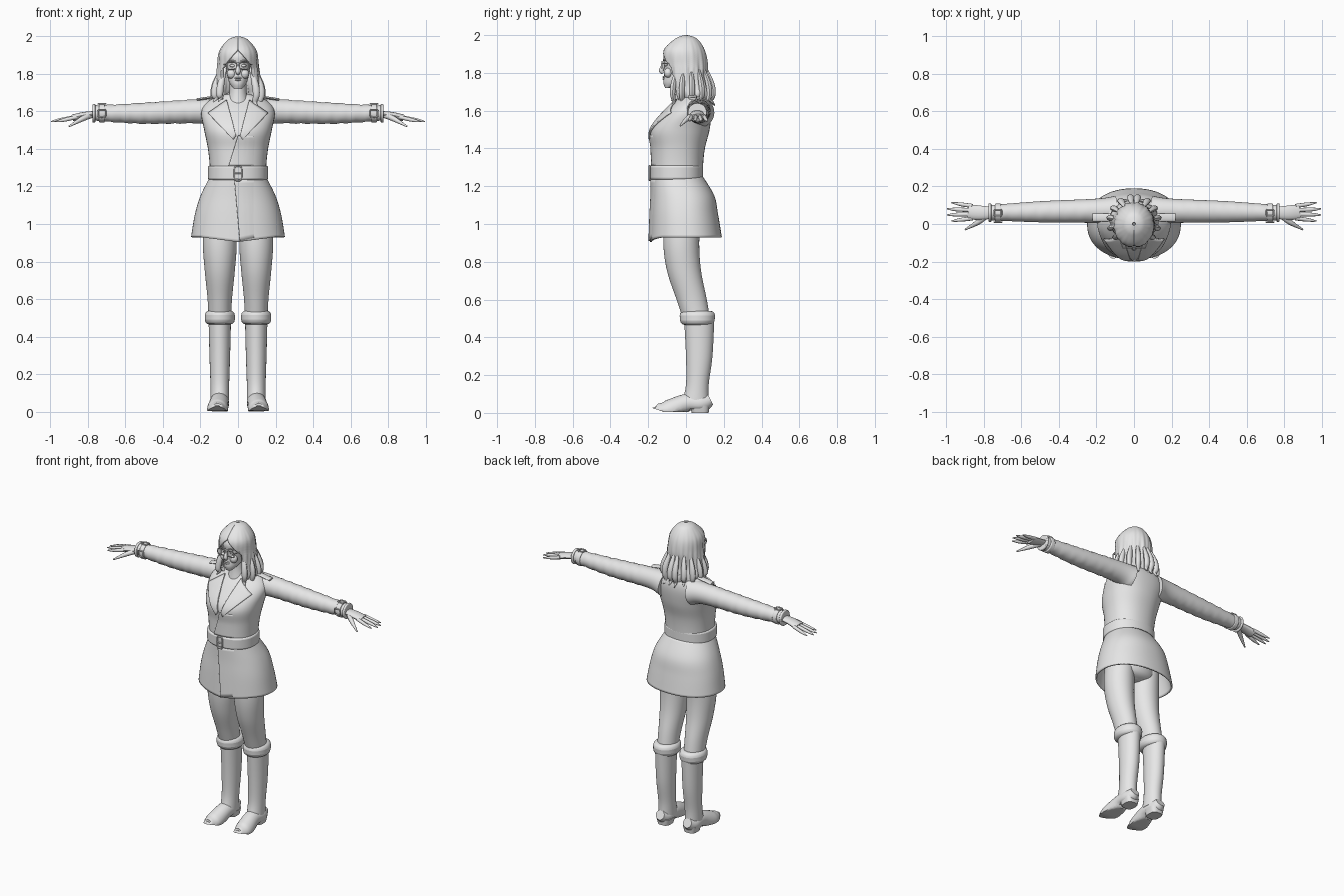
import bpy, bmesh, math, random
from mathutils import Vector
from mathutils.bvhtree import BVHTree

random.seed(4)
cube = bpy.data.objects.get("Cube")
if cube:
    bpy.data.objects.remove(cube)

grey = bpy.data.materials.new("plain_grey")
grey.use_nodes = True
grey.diffuse_color = (.8, .8, .8, 1)
grey.node_tree.nodes["Principled BSDF"].inputs["Base Color"].default_value = grey.diffuse_color
parts = []


def loft(name, rings, closed=True, caps=True):
    """Skin a list of rings that all have the same number of points."""
    count = len(rings[0])
    mesh = bpy.data.meshes.new(name)
    bm = bmesh.new()
    rows = [[bm.verts.new(point) for point in ring] for ring in rings]
    for low, high in zip(rows, rows[1:]):
        for j in range(count if closed else count - 1):
            k = (j + 1) % count
            bm.faces.new((low[j], low[k], high[k], high[j]))
    if caps:
        bm.faces.new(rows[0])
        bm.faces.new(rows[-1])
    bmesh.ops.recalc_face_normals(bm, faces=bm.faces)
    bm.to_mesh(mesh)
    bm.free()
    mesh.materials.append(grey)
    ob = bpy.data.objects.new(name, mesh)
    bpy.context.collection.objects.link(ob)
    parts.append(ob)
    return ob


def smooth(keys, steps):
    """Catmull-Rom interpolation between key sections."""
    keys = [Vector(key) for key in keys]
    padded = keys[:1] + keys + keys[-1:]
    out = []
    for before, start, end, after in zip(padded, keys, keys[1:], padded[3:]):
        for step in range(steps):
            t = step / steps
            blend = t * t * (3 - 2 * t)
            out.append(start.lerp(end, blend) + (end - before) * (t * (1 - t) ** 2 / 2)
                       - (after - start) * (t * t * (1 - t) / 2))
    return out + keys[-1:]


def column(name, keys, centre=0, steps=6, count=40, power=2, caps=True, opening=None):
    """Upright loft; key = height, half width, front y, back y. The opening rule leaves the front bare."""
    rings = []
    for z, half, front, back in smooth(keys, steps):
        gap = opening(z) if opening else 0
        ring = []
        for j in range(count):
            angle = gap + (math.tau - 2 * gap) * j / (count - 1 if opening else count)
            s, c = (math.copysign(abs(v) ** (2 / power), v) for v in (math.sin(angle), math.cos(angle)))
            ring.append((centre + half * s, (front + back) / 2 - (back - front) / 2 * c, z))
        rings.append(ring)
    return loft(name, rings, not opening, caps)


def tube(name, keys, flat=1, steps=5, count=16):
    """Loft along a path; key = x, y, z, radius. Flat squeezes the upper radius."""
    sections = smooth(keys, steps)
    points = [Vector(section[:3]) for section in sections]
    whole = (points[-1] - points[0]).normalized()
    reference = Vector((0, 1, 0)) if abs(whole.z) > .7 else Vector((0, 0, 1))
    rings = []
    for i, point in enumerate(points):
        along = points[min(i + 1, len(points) - 1)] - points[max(i - 1, 0)]
        side = along.cross(reference).normalized()
        up = side.cross(along).normalized() * flat
        turns = [math.tau * j / count for j in range(count)]
        rings.append([point + (side * math.cos(a) + up * math.sin(a)) * sections[i][3] for a in turns])
    return loft(name, rings)


def frame(name, location, width, height, wire, tilt=0):
    """Rounded rectangular loop of wire, upright unless tilted back."""
    rings = []
    for i in range(33):
        angle = math.tau * i / 32
        out = Vector((math.cos(angle), 0, math.sin(angle)))
        corner = Vector([math.copysign(abs(v) ** .4, v) for v in out])
        centre = Vector((corner.x * width / 2, 0, corner.z * height / 2))
        turns = [math.tau * j / 8 for j in range(8)]
        rings.append([centre + out * wire * math.cos(a) + Vector((0, wire * math.sin(a), 0)) for a in turns])
    ob = loft(name, rings, caps=False)
    ob.location, ob.rotation_euler.x = location, tilt


def ball(name, location, size):
    bpy.ops.mesh.primitive_uv_sphere_add(segments=16, ring_count=10, radius=1, location=location)
    ob = bpy.context.object
    ob.name, ob.scale = name, size
    ob.data.materials.append(grey)
    parts.append(ob)


def thicken(ob, thickness, offset=-1):
    mod = ob.modifiers.new("thickness", "SOLIDIFY")
    mod.thickness, mod.offset = thickness, offset


def round_edges(ob, width):
    mod = ob.modifiers.new("rounding", "BEVEL")
    mod.width, mod.segments = width, 3


def plate(name, base, corners, lift, far_lift, count=14):
    """Cloth panel laid on the front of a base, its height running from the first side to the far one."""
    tree = BVHTree.FromPolygons([v.co for v in base.data.vertices], [p.vertices for p in base.data.polygons])
    a, b, c, d = (Vector(corner) for corner in corners)
    rings = []
    for i in range(count + 1):
        row = []
        for j in range(count + 1):
            u = j / count
            p = a.lerp(b, u).lerp(d.lerp(c, u), i / count)
            hit = tree.ray_cast(Vector((p.x, -1, p.y)), Vector((0, 1, 0)))[0]
            row.append((p.x, (hit.y if hit else 0) - lift * (1 - u) - far_lift * u, p.y))
        rings.append(row)
    thicken(loft(name, rings, closed=False, caps=False), .008, 0)


# Coat body with its overlapping front
torso = column("coat_body", [(1.2, .15, -.18, .09), (1.3, .15, -.18, .09), (1.4, .16, -.18, .1),
                             (1.5, .18, -.185, .125), (1.6, .195, -.11, .135), (1.66, .15, -.05, .12),
                             (1.69, .07, -.03, .08)], power=2.2)
plate("coat_overlap", torso, [(0, 1.47), (.1, 1.47), (.1, 1.31), (-.05, 1.31)], .005, -.006)

# Coat skirt, hollow and dipping at the front hem
skirt = column("coat_skirt", [(1.25, .15, -.18, .09), (1.15, .2, -.18, .15), (1.05, .23, -.185, .17),
                              (.93, .25, -.19, .19)], count=56, power=2.2, caps=False)
for v in skirt.data.vertices:
    if v.co.y < 0:
        v.co.z -= .15 * max(0, 1.1 - v.co.z) * max(0, 1 - abs(v.co.x) * 5)
thicken(skirt, .01)
plate("skirt_overlap", skirt, [(-.02, 1.24), (.1, 1.24), (.1, .93), (.01, .91)], .005, -.006)

# Belt and buckle
round_edges(column("belt", [(1.235, .16, -.19, .09), (1.31, .16, -.19, .09)], steps=1, count=48, power=2.2), .01)
frame("belt_buckle", (0, -.193, 1.27), .036, .076, .005)
tube("buckle_pin", [(-.02, -.195, 1.27, .004), (.02, -.195, 1.27, .004)])

# Hips
column("hips", [(.93, .04, -.06, .03), (.98, .15, -.12, .09), (1.2, .14, -.14, .08)])

for side, s in (("left", 1), ("right", -1)):
    def limb(part, keys, **options):
        return tube(f"{side}_{part}", [(s * x, y, z, r) for x, y, z, r in keys], **options)

    def upright(part, keys, **options):
        return column(f"{side}_{part}", keys, centre=s * .097, **options)

    # Leg and boot
    upright("leg", [(1.08, .08, -.11, .08), (.9, .09, -.12, .07), (.75, .08, -.1, .08), (.6, .065, -.05, .11),
                    (.48, .06, -.01, .13)])
    upright("boot_shaft", [(.5, .06, -.01, .15), (.3, .055, 0, .14), (.15, .05, 0, .12), (.06, .05, -.02, .12)])
    round_edges(upright("boot_cuff", [(.465, .08, -.03, .15), (.54, .08, -.035, .155)], steps=1), .025)
    foot = limb("boot_foot", [(.1, .13, .07, .03), (.1, .08, .05, .05), (.1, 0, .05, .05), (.11, -.1, .01, .055),
                              (.11, -.16, .02, .03), (.11, -.17, .03, .01)], count=24)
    for v in foot.data.vertices:
        v.co.z = max(v.co.z, .02 if v.co.y > .02 else .005, (-.1 - v.co.y) / 3)
    upright("boot_heel", [(0, .04, .03, .12), (.04, .05, .02, .125)], steps=1, power=3)

    # Sleeve with slight folds
    sleeve = limb("sleeve", [(.1, .07, 1.59, .08), (.2, .07, 1.6, .065), (.5, .065, 1.59, .056),
                             (.77, .06, 1.59, .04)], steps=12, count=28)
    for v in sleeve.data.vertices:
        if abs(v.co.x) > .25:
            v.co.z += math.sin(abs(v.co.x) * 90 + v.co.y * 40) / 400

    # Wrist straps and buckles
    for part, x, width in (("wrist_strap", .71, .03), ("cuff_edge", .76, .015)):
        round_edges(limb(part, [(x, .06, 1.59, .05), (x + width, .06, 1.59, .05)], steps=1, count=28), .005)
    frame(f"{side}_strap_buckle", (s * .725, .06, 1.64), .04, .034, .004, math.pi / 2)
    frame(f"{side}_strap_loop", (s * .725, .01, 1.59), .04, .04, .004)

    # Hand with spread fingers
    limb("palm", [(.74, .06, 1.59, .03), (.82, .06, 1.58, .038), (.88, .065, 1.565, .04)], flat=.45)
    for i, name in enumerate(("index", "middle", "ring", "little")):
        root, end, tip = .03 + .022 * i, .015 + .033 * i, 1 - .012 * (i - 1.5) ** 2
        limb(name + "_finger", [(.86, root, 1.57, .011), (tip - .05, (root + end) / 2, 1.555, .01),
                                (tip, end, 1.545, .003)], count=10)
    limb("thumb", [(.78, .05, 1.58, .015), (.83, .01, 1.56, .014), (.9, -.03, 1.52, .004)], count=10)

    # Shoulder tab and lapel
    limb("shoulder_tab", [(.11, .035, 1.68, .022), (.22, .035, 1.663, .022)], flat=.3)
    corners = [(.06, 1.66), (.16, 1.59), (.025, 1.45), (.01, 1.47)]
    plate(f"{side}_lapel", torso, [(s * x, z) for x, z in corners], .006, .008)

    # Eye, cheek, brow and glasses
    ball(f"{side}_eye", (s * .03, -.107, 1.843), (.014, .01, .008))
    ball(f"{side}_cheek", (s * .035, -.095, 1.8), (.024, .022, .026))
    limb("brow", [(.012, -.118, 1.865, .004), (.035, -.116, 1.87, .004), (.06, -.1, 1.862, .002)])
    frame(f"{side}_glasses_rim", (s * .034, -.128, 1.842), .052, .036, .003)
    limb("glasses_arm", [(.06, -.127, 1.85, .003), (.08, -.06, 1.85, .003), (.08, .01, 1.85, .003)], count=8)

    # Loose locks of hair, fanned around the head
    for i in range(6):
        angle = .85 + i * .43
        drop = random.uniform(-.02, .02)
        path = ((.085, 1.84, .006), (.12, 1.75, .018), (.13, 1.69, .018), (.12, 1.66 + drop, .012),
                (.14, 1.635 + drop, .002))
        limb("hair_lock", [(r * math.sin(angle), .015 - r * math.cos(angle), z, size) for r, z, size in path],
             flat=.8, count=10)

# Neck and head
column("neck", [(1.62, .07, -.07, .07), (1.7, .046, -.055, .05), (1.79, .046, -.05, .05)])
column("head", [(1.72, .02, -.11, -.09), (1.75, .045, -.12, 0), (1.8, .06, -.115, .06), (1.85, .07, -.115, .09),
                (1.9, .07, -.115, .09), (1.96, .05, -.07, .06)])
tube("nose", [(0, -.11, 1.86, .006), (0, -.13, 1.815, .013), (0, -.12, 1.8, .009)])
ball("upper_lip", (0, -.116, 1.778), (.02, .009, .005))
ball("lower_lip", (0, -.115, 1.768), (.017, .009, .006))
tube("glasses_bridge", [(-.01, -.13, 1.847, .003), (.01, -.13, 1.847, .003)], count=8)

# Hair shell, open over the face, parted on top and rippled into strands
hair = column("hair", [(2, .01, -.01, .01), (1.98, .055, -.06, .06), (1.92, .1, -.12, .1), (1.84, .11, -.12, .115),
                       (1.75, .12, -.1, .11), (1.68, .13, -.08, .13), (1.63, .1, -.05, .12)],
              steps=8, count=90, caps=False, opening=lambda z: .85 * min(1, max(0, 1.93 - z) * 10))
for v in hair.data.vertices:
    angle = math.atan2(v.co.x, -v.co.y)
    ripple = math.sin(13 * angle + 14 * v.co.z) + math.sin(23 * angle - 9 * v.co.z)
    scale = 1 + .016 * ripple * min(1, (2 - v.co.z) * 6)
    if v.co.z > 1.9 and v.co.y < .03:
        scale -= .035 * math.exp(-(v.co.x / .008) ** 2)
    v.co.x *= scale
    v.co.y *= scale
    if v.co.z < 1.7:
        v.co.z += .014 * math.sin(9 * angle + 1)
thicken(hair, .014)

# Smooth shading with crisp edges
bpy.ops.object.select_all(action="DESELECT")
for ob in parts:
    ob.select_set(True)
bpy.context.view_layer.objects.active = torso
bpy.ops.object.shade_smooth_by_angle(angle=math.radians(40))
